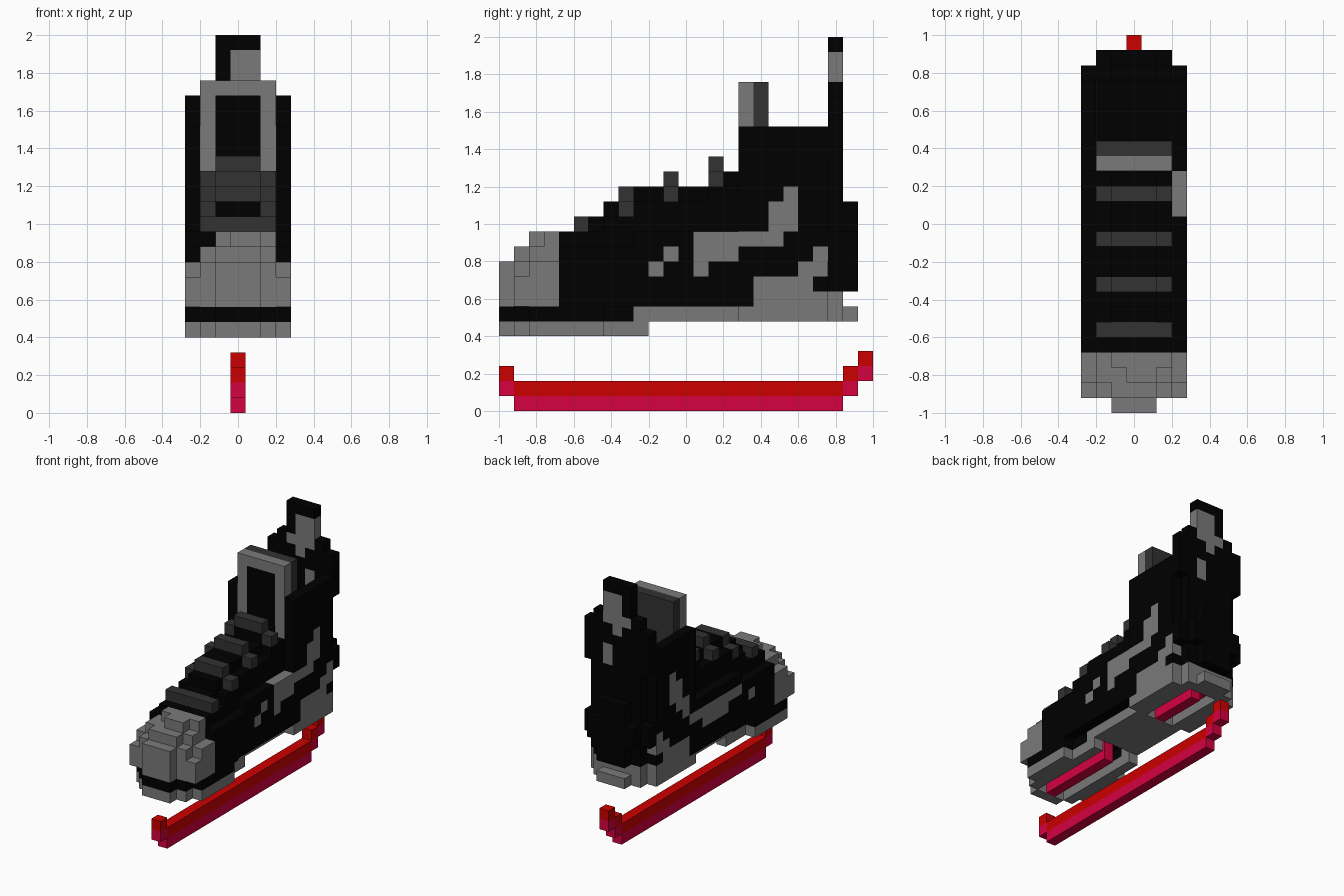
import bpy
import bmesh

cube = bpy.data.objects.get("Cube")
if cube:
    bpy.data.objects.remove(cube)

UNIT = 0.08
COLOURS = {
    "black": (0.0, 0.0, 0.0, 1),
    "charcoal": (0.032, 0.032, 0.032, 1),
    "grey": (0.195, 0.195, 0.195, 1),
    "red": (0.61, 0.0, 0.0, 1),
    "pink": (0.67, 0.0005, 0.052, 1),
}
names = list(COLOURS)
materials = []
for name, rgba in COLOURS.items():
    mat = bpy.data.materials.new(name)
    mat.use_nodes = True
    mat.diffuse_color = rgba
    bsdf = next(n for n in mat.node_tree.nodes if n.type == "BSDF_PRINCIPLED")
    bsdf.inputs["Base Color"].default_value = rgba
    materials.append(mat)

cells = {}  # grid cell -> (part, colour)


def block(part, colour, xs, ys, zs):
    """Fill cells: xs is inclusive, ys and zs are start and stop."""
    for x in range(xs[0], xs[1] + 1):
        for y in range(*ys):
            for z in range(*zs):
                cells[x, y, z] = (part, colour)


def centred(part, colour, half, ys, zs):
    block(part, colour, (-half, half), ys, zs)


def carve(half, ys, zs):
    for x in range(-half, half + 1):
        for y in range(*ys):
            for z in range(*zs):
                cells.pop((x, y, z), None)


def paint(xs, ys, zs, colour):
    for (x, y, z), (part, _) in list(cells.items()):
        if x in xs and ys[0] <= y < ys[1] and zs[0] <= z < zs[1]:
            cells[x, y, z] = (part, colour)


# Blade with raised ends
centred("blade", "pink", 0, (1, 23), (0, 1))
centred("blade", "red", 0, (1, 23), (1, 2))
for y, z in ((0, 1), (23, 1), (24, 2)):
    centred("blade", "pink", 0, (y, y + 1), (z, z + 1))
    centred("blade", "red", 0, (y, y + 1), (z + 1, z + 2))

# Rounded sole with a narrow waist, and grooves beside the mounting rails
for y0, y1, half in ((0, 1, 1), (1, 2, 2), (2, 7, 3), (7, 10, 2)):
    centred("sole", "grey", half, (y0, y1), (5, 6))
    centred("sole", "black", half, (y0, min(y1, 9)), (6, 7))
for y0, y1, half in ((9, 16, 2), (16, 22, 3), (22, 23, 2), (23, 24, 1)):
    centred("sole", "grey", half, (y0, y1), (6, 7))
carve(1, (1, 10), (5, 7))
carve(1, (16, 22), (6, 7))
centred("mounting_rail", "pink", 0, (1, 9), (5, 7))
centred("mounting_rail", "pink", 0, (16, 21), (6, 7))

# Toe cap: (start, stop, then tops at half widths 1, 2 and 3)
for y0, y1, *tops in ((0, 1, 10), (1, 2, 11, 10, 9), (2, 3, 12, 11, 10), (3, 4, 12, 12, 10)):
    for half in range(len(tops), 0, -1):
        centred("toe_cap", "grey", half, (y0, y1), (7, tops[half - 1]))
for notch in ((-2, 3, 11), (-1, 2, 11)):
    cells.pop(notch)

# Stepped vamp rising to the ankle
for y0, y1, top in ((4, 6, 12), (6, 7, 13), (7, 9, 14), (9, 14, 15), (14, 16, 16)):
    centred("vamp", "black", 3, (y0, y1), (7, 11 if y0 < 9 else 12))
    centred("vamp", "black", 2, (y0, y1), (7, max(12, top - 1)))
    centred("vamp", "black", 1, (y0, y1), (7, top))

# Ankle collar, hollow inside, with a tall back and a rounded heel
centred("ankle", "black", 3, (16, 22), (7, 19))
carve(2, (18, 22), (10, 19))
centred("back_panel", "black", 2, (22, 23), (7, 22))
centred("back_panel", "black", 3, (22, 23), (17, 21))
centred("back_panel", "black", 3, (22, 23), (10, 12))
centred("back_panel", "black", 1, (23, 24), (8, 14))
centred("back_panel", "black", 2, (23, 24), (10, 12))
centred("ankle", "pink", 1, (16, 22), (7, 8))

# Pull tab
centred("pull_tab", "black", 1, (22, 23), (22, 25))
block("pull_tab", "grey", (0, 1), (22, 23), (22, 24))
paint((-1, 0, 1), (22, 23), (21, 22), "grey")
paint((0,), (22, 23), (20, 21), "grey")
paint((1,), (22, 23), (17, 19), "grey")

# Tongue
centred("tongue", "grey", 2, (16, 17), (14, 22))
centred("tongue", "black", 1, (16, 17), (14, 21))
centred("tongue", "charcoal", 2, (17, 18), (12, 22))

# Laces with dropped ends
centred("lace", "charcoal", 2, (5, 6), (12, 13))
for y, z in ((8, 14), (11, 15), (14, 16)):
    centred("lace", "charcoal", 1, (y, y + 1), (z, z + 1))
    for x in (-2, 2):
        block("lace", "charcoal", (x, x), (y, y + 1), (z - 1, z))

# Side flashes, different on each side
right_flash = (
    ((10, 11), (9, 10)), ((11, 12), (10, 11)),
    ((13, 14), (9, 12)), ((14, 16), (10, 12)), ((16, 18), (11, 12)),
    ((18, 19), (11, 14)), ((19, 20), (12, 15)),
)
left_flash = (
    ((7, 8), (9, 10)), ((9, 17), (10, 11)), ((11, 15), (9, 10)),
    ((17, 18), (11, 13)), ((18, 19), (12, 15)), ((19, 20), (13, 16)),
)
for x, flash in ((3, right_flash), (-3, left_flash)):
    for ys, zs in flash:
        paint((x,), ys, zs, "grey")

# Heel guard
for ys, zs in (((17, 21), (7, 9)), ((21, 22), (7, 8)),
               ((20, 22), (9, 10)), ((21, 22), (10, 11))):
    paint((-3, 3), ys, zs, "grey")
paint(range(-3, 4), (22, 23), (7, 8), "grey")

# Build each part from its exposed cell faces
AXES = [(a, s) for a in range(3) for s in (-1, 1)]
for part in dict.fromkeys(p for p, _ in cells.values()):
    bm = bmesh.new()
    verts = {}
    for cell, (owner, colour) in cells.items():
        if owner != part:
            continue
        for axis, sign in AXES:
            near = list(cell)
            near[axis] += sign
            if tuple(near) in cells:
                continue
            u, v = (axis + 1) % 3, (axis + 2) % 3
            corners = []
            for du, dv in ((0, 0), (1, 0), (1, 1), (0, 1))[::sign]:
                p = list(cell)
                p[axis] += sign > 0
                p[u] += du
                p[v] += dv
                key = tuple(p)
                if key not in verts:
                    verts[key] = bm.verts.new(
                        ((p[0] - 0.5) * UNIT, p[1] * UNIT - 1, p[2] * UNIT))
                corners.append(verts[key])
            bm.faces.new(corners).material_index = names.index(colour)
    bmesh.ops.dissolve_limit(bm, angle_limit=0.01, verts=bm.verts[:],
                             edges=bm.edges[:], delimit={"MATERIAL"})
    mesh = bpy.data.meshes.new(part)
    bm.to_mesh(mesh)
    bm.free()
    for mat in materials:
        mesh.materials.append(mat)
    bpy.context.collection.objects.link(bpy.data.objects.new(part, mesh))
